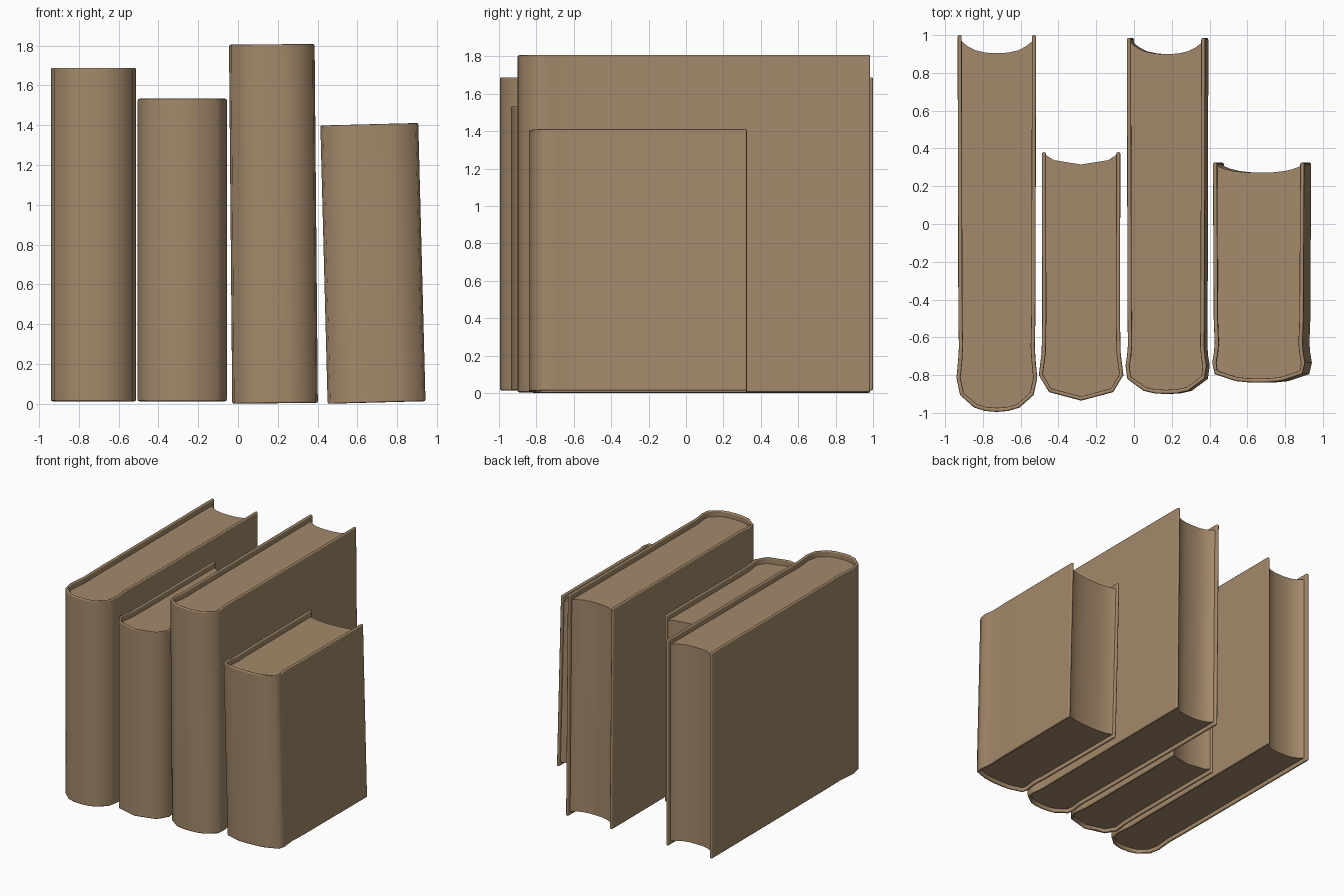
import bpy, bmesh, math
from mathutils import Vector

if "Cube" in bpy.data.objects:
    bpy.data.objects.remove(bpy.data.objects["Cube"])

brown = bpy.data.materials.new("brown_leather")
brown.diffuse_color = (0.37, 0.25, 0.145, 1)
brown.use_nodes = True
brown.node_tree.nodes["Principled BSDF"].inputs["Base Color"].default_value = brown.diffuse_color

T = 0.022          # cover board thickness
RECESS_TOP = 0.045  # page block sits slightly inside the cover edges
RECESS_LOW = 0.03


def offset(path, d):
    """Shift an open 2D path sideways, inwards."""
    out = []
    for i, p in enumerate(path):
        a = path[max(i - 1, 0)]
        b = path[min(i + 1, len(path) - 1)]
        t = (b - a).normalized()
        out.append(p + Vector((-t.y, t.x)) * d)
    return out


def prism(name, rings, z0, z1, strip):
    """Extrude a closed outline; strip=True caps a two-sided band with quads."""
    bm = bmesh.new()
    low = [bm.verts.new((p.x, p.y, z0)) for p in rings]
    top = [bm.verts.new((p.x, p.y, z1)) for p in rings]
    n = len(rings)
    for i in range(n):
        j = (i + 1) % n
        bm.faces.new((low[i], low[j], top[j], top[i]))
    if strip:
        for i in range(n // 2 - 1):
            q = (i, i + 1, n - 2 - i, n - 1 - i)
            bm.faces.new([top[k] for k in q])
            bm.faces.new([low[k] for k in reversed(q)])
    else:
        bm.faces.new(top)
        bm.faces.new(low[::-1])
    bmesh.ops.recalc_face_normals(bm, faces=bm.faces[:])
    me = bpy.data.meshes.new(name)
    bm.to_mesh(me)
    bm.free()
    me.materials.append(brown)
    ob = bpy.data.objects.new(name, me)
    bpy.context.collection.objects.link(ob)
    for p in me.polygons:
        p.use_smooth = True
    return ob


def book(name, cx, z0, h, tilt, half, fore, back, us):
    # wrap-around cover: left board, rounded spine, right board
    left = [Vector((-x, y)) for x, y in half]
    right = [Vector((x, y)) for x, y in reversed(half[:-1])]
    outer = left + right
    inner = offset(outer, T)
    cover = prism(name + "_cover", outer + inner[::-1], 0, h, True)
    bev = cover.modifiers.new("soft_edges", 'BEVEL')
    bev.width = 0.009
    bev.segments = 2
    bev.limit_method = 'ANGLE'
    bev.angle_limit = math.radians(65)
    bev.harden_normals = True

    # page block with a hollow fore edge
    snug = offset(outer, T * 0.7)[1:-1]
    w = half[0][0] - T * 0.7
    edge = [Vector((w * u, fore + (back - fore) * abs(u) ** 3)) for u in us]
    pages = prism(name + "_pages", snug + edge, RECESS_LOW, h - RECESS_TOP, False)
    pages.data.set_sharp_from_angle(angle=math.radians(50))

    for ob in (cover, pages):
        ob.location = (cx, 0, z0)
        ob.rotation_euler = (0, tilt, 0)


FINE = (1, 0.92, 0.8, 0.6, 0.3, 0, -0.3, -0.6, -0.8, -0.92, -1)
COARSE = (1, 0.75, 0, -0.75, -1)

# half outlines run from the back edge of the board to the spine centre
book("tall_left_book", -0.726, 0.013, 1.675, 0,
     [(0.208, 1.0), (0.204, -0.5), (0.201, -0.65), (0.205, -0.72), (0.214, -0.815),
      (0.195, -0.905), (0.12, -0.972), (0.06, -0.99), (0, -0.995)], 0.905, 0.975, FINE)
book("short_rough_book", -0.28, 0.013, 1.52, 0,
     [(0.208, 0.38), (0.206, -0.5), (0.209, -0.68), (0.224, -0.8),
      (0.17, -0.89), (0, -0.935)], 0.315, 0.37, COARSE)
book("tallest_book", 0.186, 0.003, 1.803, -0.009,
     [(0.208, 0.985), (0.204, -0.5), (0.202, -0.64), (0.207, -0.7), (0.215, -0.75),
      (0.205, -0.82), (0.12, -0.883), (0.06, -0.897), (0, -0.9)], 0.9, 0.965, FINE)
book("small_leaning_book", 0.696, 0.007, 1.398, -0.026,
     [(0.242, 0.325), (0.238, -0.5), (0.233, -0.63), (0.237, -0.68), (0.246, -0.735),
      (0.232, -0.795), (0.12, -0.832), (0.06, -0.838), (0, -0.84)], 0.272, 0.31, FINE)
